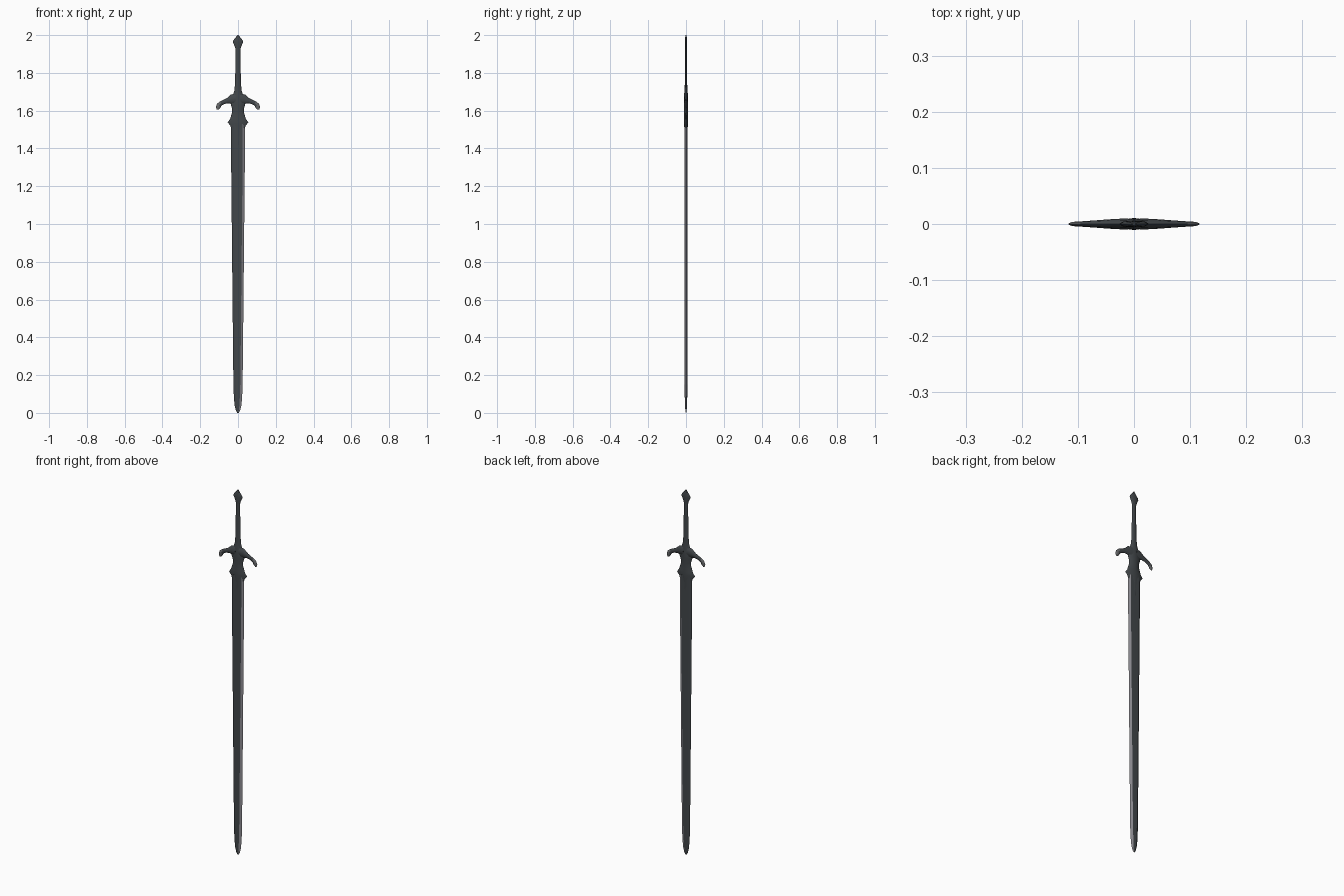
import bpy, bmesh, math
from mathutils import Vector

if "Cube" in bpy.data.objects:
    bpy.data.objects.remove(bpy.data.objects["Cube"])


def material(name, rgb):
    m = bpy.data.materials.new(name)
    m.diffuse_color = (*rgb, 1)
    m.use_nodes = True
    m.node_tree.nodes["Principled BSDF"].inputs["Base Color"].default_value = m.diffuse_color
    return m


DARK = material("dark steel", (0.055, 0.063, 0.069))
EDGE = material("bright steel edge", (0.26, 0.255, 0.28))
WORN = material("worn steel", (0.14, 0.145, 0.15))


def loft(name, rings, mats, rule=None, angle=35):
    """Skin closed rings of points, cap both ends, colour faces by rule(centre)."""
    bm = bmesh.new()
    vs = [[bm.verts.new(p) for p in ring] for ring in rings]
    n = len(vs[0])
    for a, b in zip(vs, vs[1:]):
        for i in range(n):
            bm.faces.new((a[i], a[(i + 1) % n], b[(i + 1) % n], b[i]))
    bm.faces.new(vs[0])
    bm.faces.new(vs[-1])
    bmesh.ops.recalc_face_normals(bm, faces=bm.faces)
    if rule:
        for f in bm.faces:
            f.material_index = rule(f.calc_center_median())
    me = bpy.data.meshes.new(name)
    bm.to_mesh(me)
    bm.free()
    for m in mats:
        me.materials.append(m)
    ob = bpy.data.objects.new(name, me)
    bpy.context.collection.objects.link(ob)
    bpy.ops.object.select_all(action='DESELECT')
    ob.select_set(True)
    bpy.context.view_layer.objects.active = ob
    bpy.ops.object.shade_smooth_by_angle(angle=math.radians(angle))
    return ob


# Blade: flat faces with bevelled cutting edges, one edge polished bright
def blade_ring(z, w, t):
    b = min(0.012, w * 0.6)
    pts = [(-w, 0), (-w + b, -t), (0, -t * 1.08), (w - b, -t),
           (w, 0), (w - b, t), (0, t * 1.08), (-w + b, t)]
    return [(x, y, z) for x, y in pts]


blade = [(0.0, .004, .001), (.012, .011, .003), (.035, .017, .005),
         (.07, .021, .006), (.12, .0235, .0065), (.25, .0255, .007),
         (.9, .032, .007), (1.4, .037, .007), (1.53, .037, .007)]
loft("blade", [blade_ring(*r) for r in blade], [DARK, EDGE],
     lambda c: 1 if c.x > 0.004 and abs(c.y) < 0.0045 else 0, 20)


# Guard core: ridged collar with side spikes and a narrow waist
def core_ring(z, w, t):
    e = t * 0.4
    pts = [(-w, 0), (-w * .85, -e), (0, -t), (w * .85, -e),
           (w, 0), (w * .85, e), (0, t), (-w * .85, e)]
    return [(x, y, z) for x, y in pts]


core = [(1.38, .003, .0075), (1.46, .018, .0085), (1.505, .036, .009),
        (1.522, .041, .0095), (1.538, .055, .0095), (1.555, .042, .010),
        (1.572, .037, .010), (1.59, .031, .0105), (1.61, .031, .011),
        (1.63, .038, .011), (1.66, .040, .011), (1.685, .026, .010),
        (1.71, .018, .008)]
loft("guard_core", [core_ring(*r) for r in core], [DARK], angle=40)


# Guard arms: drooping horns with flared, worn ends
# each row: x, z, direction angle in degrees, half height, half thickness
arm = [(.010, 1.662, 0, .030, .010), (.035, 1.660, -8, .025, .009),
       (.055, 1.653, -12, .014, .0075), (.075, 1.646, -16, .011, .006),
       (.090, 1.639, -32, .0115, .005), (.101, 1.629, -55, .0125, .0045),
       (.106, 1.616, -72, .0115, .004), (.109, 1.606, -75, .004, .002)]


def arm_ring(side, x, z, deg, h, t):
    a = math.radians(deg)
    up = Vector((-math.sin(a), 0, math.cos(a)))
    ring = []
    for i in range(8):
        q = math.tau * i / 8
        p = Vector((x, 0, z)) + up * h * math.cos(q)
        ring.append((side * p.x, t * math.sin(q), p.z))
    return ring


for side, label in ((-1, "left"), (1, "right")):
    loft("guard_arm_" + label, [arm_ring(side, *r) for r in arm], [DARK, WORN],
         lambda c: 1 if abs(c.x) > 0.098 else 0, 45)


# Grip and pommel: flattened octagonal sections
def oval_ring(z, w, t):
    return [(w * math.cos(math.tau * i / 8), t * math.sin(math.tau * i / 8), z)
            for i in range(8)]


grip = [(1.67, .026, .009), (1.70, .020, .008), (1.74, .016, .0065),
        (1.80, .0145, .0055), (1.935, .0125, .005)]
loft("grip", [oval_ring(*r) for r in grip], [DARK], angle=50)

pommel = [(1.925, .0125, .005), (1.94, .017, .0055), (1.962, .027, .006),
          (1.972, .025, .0058), (1.988, .012, .0045), (2.0, .003, .002)]
loft("pommel", [oval_ring(*r) for r in pommel], [DARK], angle=30)
